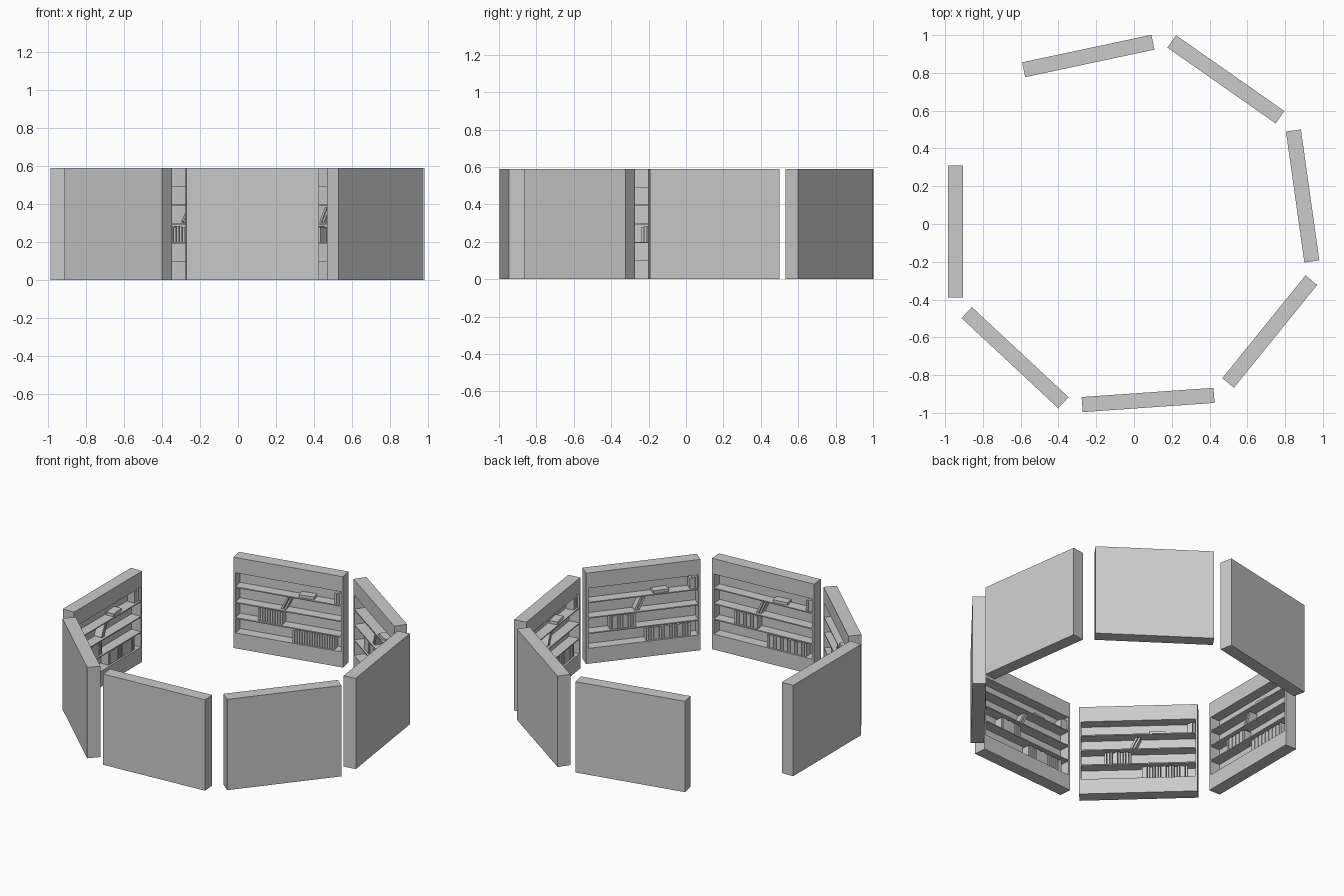
import bpy, bmesh, math
from mathutils import Matrix, Vector

if "Cube" in bpy.data.objects:
    bpy.data.objects.remove(bpy.data.objects["Cube"])

L, D, H = 0.70, 0.08, 0.59           # bookcase length, depth, height
WALL, LOW, HIGH, RECESS = 0.013, 0.10, 0.49, 0.067
BACK = D / 2 - RECESS                # local y of the recess back panel


def add_box(bm, size, centre, lean=0.0, turn=0.0):
    m = (Matrix.Translation(centre) @ Matrix.Rotation(turn, 4, 'Z')
         @ Matrix.Rotation(lean, 4, 'Y') @ Matrix.Diagonal((*size, 1)))
    return bmesh.ops.create_cube(bm, size=1, matrix=m)


def to_mesh(bm, name):
    me = bpy.data.meshes.new(name)
    bm.to_mesh(me)
    bm.free()
    return me


def case_mesh():
    # solid block with a recess sunk into its inner (+y) face
    bm = bmesh.new()
    add_box(bm, (L, D, H), (0, 0, H / 2))
    bm.faces.ensure_lookup_table()
    front = max(bm.faces, key=lambda f: f.calc_center_median().y)
    bmesh.ops.inset_individual(bm, faces=[front], thickness=0.01)
    for v in front.verts:
        v.co.x = math.copysign(L / 2 - WALL, v.co.x)
        v.co.z = HIGH if v.co.z > H / 2 else LOW
    bmesh.ops.inset_individual(bm, faces=[front], thickness=0.0)
    for v in front.verts:
        v.co.y = BACK
    bmesh.ops.recalc_face_normals(bm, faces=bm.faces)
    return to_mesh(bm, "case")


def shelf_mesh():
    bm = bmesh.new()
    for z in (0.20, 0.30, 0.40):
        add_box(bm, (L - 2 * WALL, RECESS, 0.007), (0, BACK + RECESS / 2, z - 0.0035))
    return to_mesh(bm, "shelves")


def book_mesh():
    # u is measured from the left as seen from inside the ring
    bm = bmesh.new()
    depth = 0.052
    y = BACK + depth / 2 + 0.003

    def row(u, z, count, pitch, height):
        for i in range(count):
            h = height - 0.005 * (i % 3 == 0)
            add_box(bm, (pitch * 0.85, depth, h),
                    (L / 2 - u - pitch * (i + 0.5), y, z + h / 2))

    row(0.148, 0.20, 10, 0.016, 0.085)
    row(0.370, 0.10, 17, 0.016, 0.083)
    row(0.638, 0.40, 3, 0.016, 0.072)
    # leaning books
    for u in (0.322, 0.340):
        add_box(bm, (0.012, depth, 0.085), (L / 2 - u, y, 0.343), lean=-math.radians(25))
    # book lying flat
    add_box(bm, (0.095, depth, 0.018), (L / 2 - 0.46, y + 0.002, 0.409), turn=0.08)
    return to_mesh(bm, "books")


# seven identical bookcases around an open ring
parts = {"bookcase": case_mesh(), "shelves": shelf_mesh(), "books": book_mesh()}
for i in range(7):
    m = (Matrix.Translation((-0.02, -0.01, 0))
         @ Matrix.Rotation(math.radians(-90 + 47 * i), 4, 'Z')
         @ Matrix.Translation((0.03, -0.926, 0)))
    for name, me in parts.items():
        ob = bpy.data.objects.new(f"{name}_{i + 1}", me)
        bpy.context.collection.objects.link(ob)
        ob.matrix_world = m
